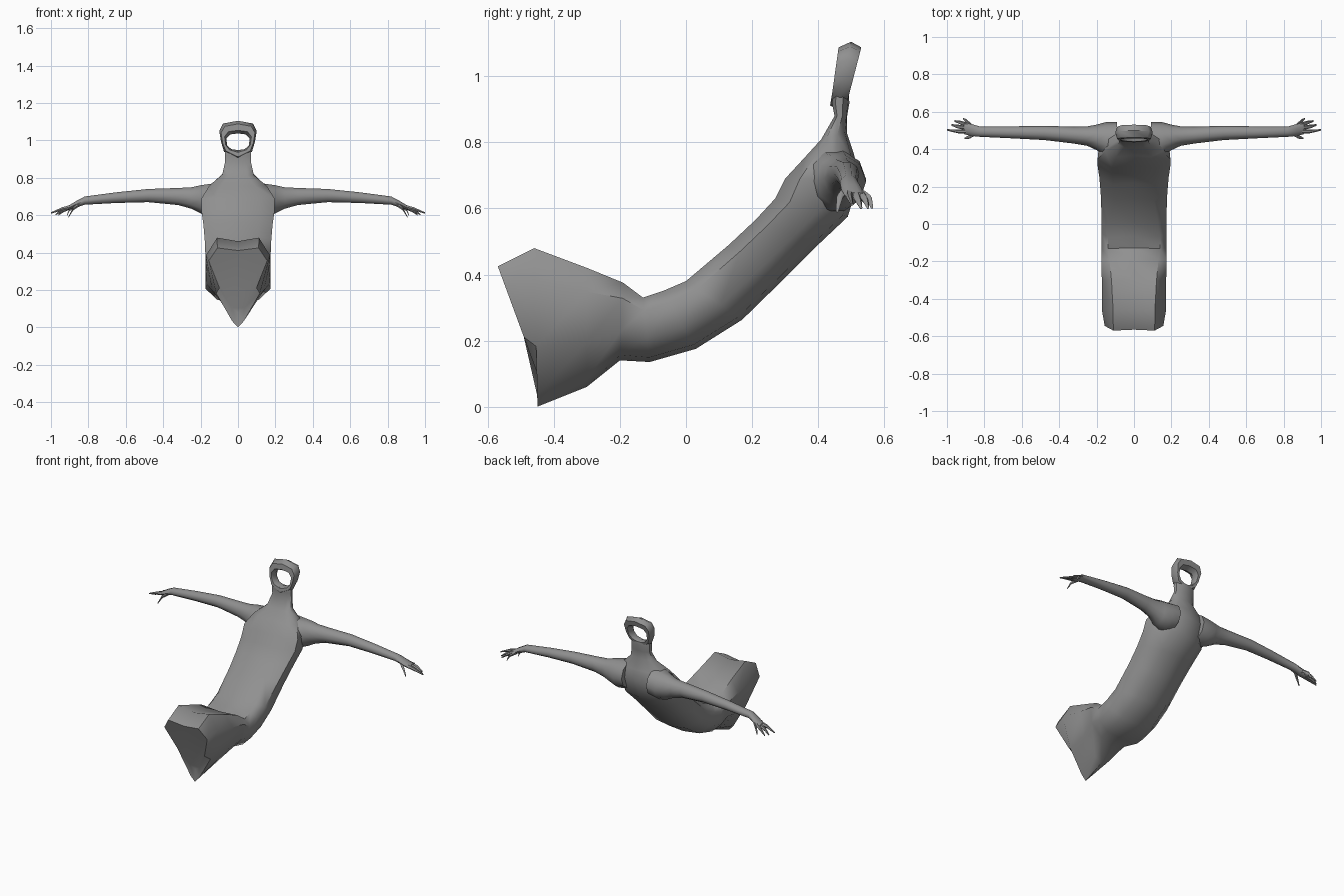
import bpy
import bmesh
import math

old = bpy.data.objects.get("Cube")
if old:
    bpy.data.objects.remove(old, do_unlink=True)

# One matte grey for the whole figure
grey = bpy.data.materials.new("mid_grey")
grey.use_nodes = True
colour = (0.28, 0.28, 0.28, 1)
grey.diffuse_color = colour
grey.node_tree.nodes["Principled BSDF"].inputs["Base Color"].default_value = colour


def skin(name, rings, closed=False, mirror=False):
    """Join successive rings of points with quads; cap the ends unless closed."""
    bm = bmesh.new()
    loops = [[bm.verts.new(p) for p in ring] for ring in rings]
    pairs = list(zip(loops, loops[1:]))
    if closed:
        pairs.append((loops[-1], loops[0]))
    else:
        bm.faces.new(loops[0])
        bm.faces.new(loops[-1])
    for a, b in pairs:
        for i in range(len(a)):
            j = (i + 1) % len(a)
            bm.faces.new((a[i], a[j], b[j], b[i]))
    bmesh.ops.recalc_face_normals(bm, faces=bm.faces)
    mesh = bpy.data.meshes.new(name)
    bm.to_mesh(mesh)
    bm.free()
    mesh.materials.append(grey)
    obj = bpy.data.objects.new(name, mesh)
    bpy.context.collection.objects.link(obj)
    if mirror:
        obj.modifiers.new("Mirror", 'MIRROR').use_mirror_merge = False
    bpy.ops.object.select_all(action='DESELECT')
    obj.select_set(True)
    bpy.context.view_layer.objects.active = obj
    bpy.ops.object.shade_smooth_by_angle(angle=math.radians(50))
    return obj


def body_ring(front, back, w, shape=(0.6, 1, 0.95, 0.55)):
    """Symmetric ring between a front and a back point, half width w."""
    half = [(0.04, 0)] + [(t, w * s) for t, s in zip((0, 0.2, 0.62, 0.93), shape)] + [(1, 0)]
    pts = half + [(t, -x) for t, x in reversed(half[1:-1])]
    return [(x, front[0] + (back[0] - front[0]) * t,
             front[1] + (back[1] - front[1]) * t) for t, x in pts]


def limb_ring(x, y, z, ry, rz, sides=10):
    return [(x, y + ry * math.cos(math.tau * i / sides),
             z + rz * math.sin(math.tau * i / sides)) for i in range(sides)]


# Neck, torso and folded, tapering lower body in one skin
skin("body", [
    body_ring((0.445, 0.94), (0.493, 0.94), 0.068),
    body_ring((0.442, 0.92), (0.495, 0.92), 0.07),
    body_ring((0.450, 0.88), (0.488, 0.88), 0.07),
    body_ring((0.410, 0.81), (0.487, 0.83), 0.085),
    body_ring((0.360, 0.755), (0.51, 0.76), 0.155),
    body_ring((0.300, 0.69), (0.525, 0.69), 0.195),
    body_ring((0.270, 0.63), (0.49, 0.575), 0.195),
    body_ring((0.210, 0.565), (0.40, 0.49), 0.185),
    body_ring((0.130, 0.49), (0.30, 0.39), 0.178),
    body_ring((0.000, 0.38), (0.17, 0.263), 0.173, (0.75, 1, 0.98, 0.6)),
    body_ring((-0.07, 0.35), (0.03, 0.175), 0.173, (0.8, 1, 1, 0.65)),
    body_ring((-0.13, 0.33), (-0.11, 0.135), 0.175, (0.8, 1, 1, 0.65)),
    body_ring((-0.19, 0.375), (-0.20, 0.14), 0.175, (0.75, 1, 0.95, 0.5)),
    body_ring((-0.30, 0.42), (-0.30, 0.06), 0.172, (0.7, 1, 0.8, 0.3)),
    body_ring((-0.46, 0.48), (-0.45, 0.0), 0.172, (0.65, 1, 0.68, 0.18)),
    body_ring((-0.57, 0.425), (-0.443, 0.08), 0.165, (0.67, 0.95, 0.6, 0.2)),
])

# Hollow ring head: (outer x, outer z, inner x, inner z) down one side
half = [(0, 1.105, 0, 1.037), (0.08, 1.09, 0.042, 1.032), (0.1, 1.05, 0.062, 1.01),
        (0.09, 0.99, 0.058, 0.972), (0.075, 0.94, 0.035, 0.953), (0, 0.9, 0, 0.948)]
loop = half + [(-a, b, -c, d) for a, b, c, d in reversed(half[1:-1])]
head = []
for ox, oz, ix, iz in loop:
    ring = []
    for u, side in ((0, 0), (0.25, -1), (0.75, -1), (1, 0), (0.75, 1), (0.25, 1)):
        x, z = ox + (ix - ox) * u, oz + (iz - oz) * u
        depth = 0.025 + 0.06 * max(0, z - 0.93)
        ring.append((x, 0.465 + 0.2 * (z - 0.93) + side * depth, z))
    head.append(ring)
skin("ring_head", head, closed=True)

# Arms flaring into the shoulders and flattening into the palms
skin("arms", [limb_ring(*r) for r in (
    (0.09, 0.445, 0.690, 0.100, 0.090), (0.15, 0.450, 0.680, 0.095, 0.092),
    (0.20, 0.463, 0.685, 0.068, 0.079), (0.25, 0.470, 0.692, 0.052, 0.060),
    (0.32, 0.475, 0.700, 0.045, 0.048), (0.48, 0.487, 0.705, 0.038, 0.037),
    (0.65, 0.490, 0.694, 0.032, 0.030), (0.82, 0.493, 0.678, 0.027, 0.023),
    (0.87, 0.503, 0.656, 0.032, 0.018), (0.91, 0.514, 0.638, 0.033, 0.011))],
    mirror=True)

# Fingers and thumb: root, knuckle and tip of each
fingers = {
    "index_finger": ((0.89, 0.495, 0.645), (0.94, 0.495, 0.634), (1.0, 0.503, 0.612)),
    "middle_finger": ((0.89, 0.512, 0.645), (0.945, 0.522, 0.624), (0.977, 0.53, 0.602)),
    "ring_finger": ((0.89, 0.528, 0.645), (0.93, 0.543, 0.626), (0.96, 0.551, 0.602)),
    "little_finger": ((0.87, 0.525, 0.65), (0.9, 0.553, 0.632), (0.913, 0.563, 0.603)),
    "thumb": ((0.845, 0.488, 0.66), (0.88, 0.466, 0.636), (0.905, 0.458, 0.592)),
}
for name, path in fingers.items():
    skin(name, [limb_ring(*p, r, r, 6) for p, r in zip(path, (0.013, 0.010, 0.004))], mirror=True)
